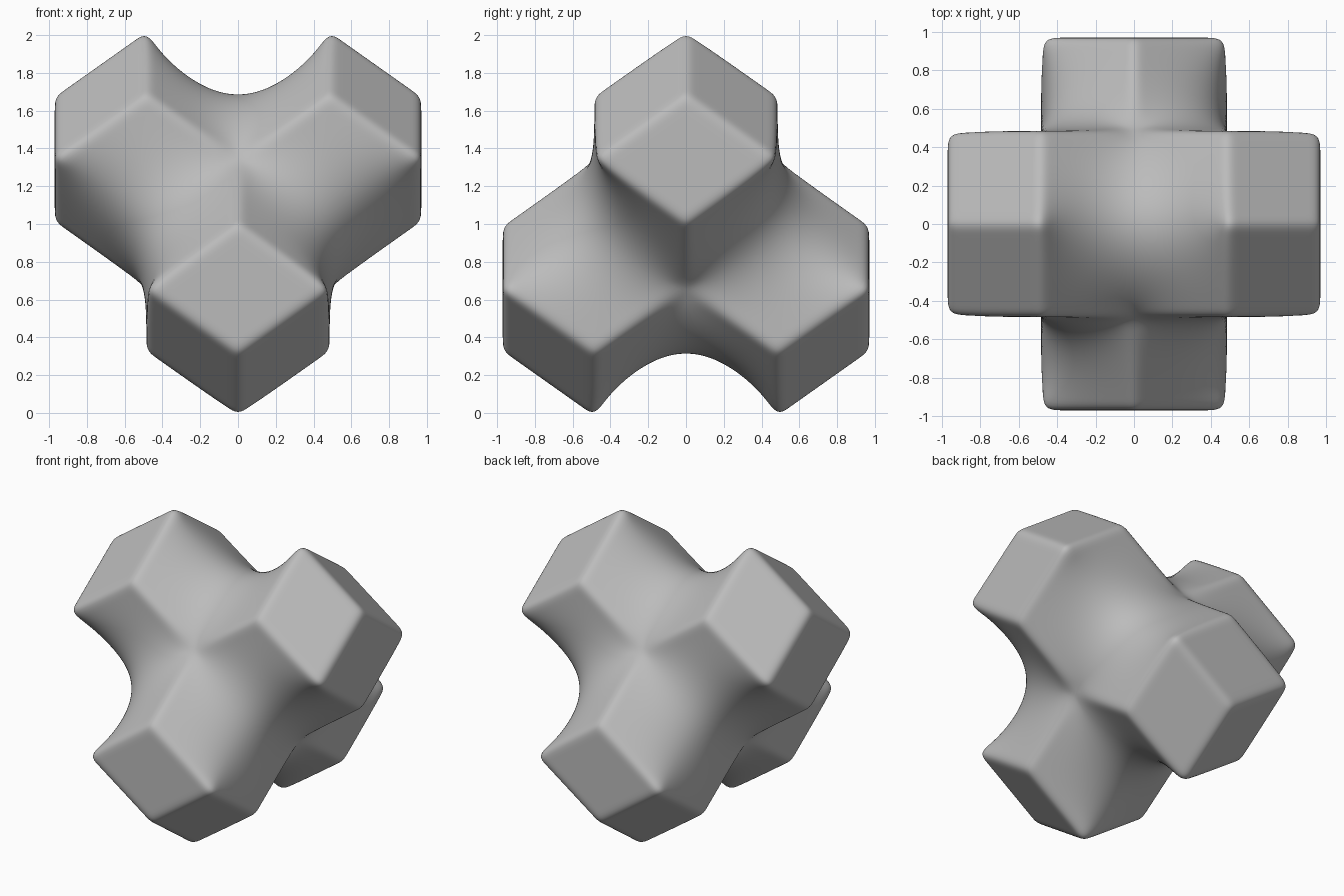
import bpy, bmesh, math
from mathutils import Vector, Matrix

cube = bpy.data.objects.get("Cube")
if cube:
    bpy.data.objects.remove(cube, do_unlink=True)

SCALE = 0.686
R = math.sqrt(0.5)
TURN = Matrix(((0, R, R), (0, R, -R), (1, 0, 0)))
bm = bmesh.new()
crease = bm.edges.layers.float.new("crease_edge")
corners = {}


def corner(p):
    """Shared vertex at a lattice point, turned to stand upright."""
    key = tuple(p)
    if key not in corners:
        corners[key] = bm.verts.new(TURN @ Vector(p) * SCALE + Vector((0, 0, 1)))
    return corners[key]


def changed(d, k, factor):
    p = list(d)
    p[k] *= factor
    return Vector(p)


# Four tetrahedral arms: three rhombic end faces and six saddle faces each
for d in ((1, 1, 1), (1, -1, -1), (-1, 1, -1), (-1, -1, 1)):
    apex = Vector(d)
    tips = [changed(apex / 2, k, 3) for k in range(3)]
    saddles = [Vector([d[k] if n == k else 0 for n in range(3)]) for k in range(3)]
    for k in range(3):
        i, j = (k + 1) % 3, (k + 2) % 3
        valley = changed(apex, k, 0)
        pit = changed(apex / 2, k, -1)
        end = bm.faces.new([corner(p) for p in (apex, tips[i], valley, tips[j])])
        for side in (i, j):
            bm.faces.new([corner(p) for p in (valley, tips[side], saddles[side], pit)])
        # Keep the end rims and the ridge running down from each valley crisp
        ridge = bm.edges.get((corner(valley), corner(pit)))
        for edge in [*end.edges, ridge]:
            edge[crease] = 0.65

bmesh.ops.recalc_face_normals(bm, faces=bm.faces)
mesh = bpy.data.meshes.new("four_arm_junction")
bm.to_mesh(mesh)
bm.free()
junction = bpy.data.objects.new("four_arm_junction", mesh)
bpy.context.collection.objects.link(junction)
mesh.shade_smooth()

# Rounded skin between softly sharp ends
skin = junction.modifiers.new("rounded_skin", "SUBSURF")
skin.levels = skin.render_levels = 5

grey = bpy.data.materials.new("plain_grey")
grey.use_nodes = True
grey.diffuse_color = (0.5, 0.5, 0.5, 1)
grey.node_tree.nodes["Principled BSDF"].inputs["Base Color"].default_value = grey.diffuse_color
mesh.materials.append(grey)
